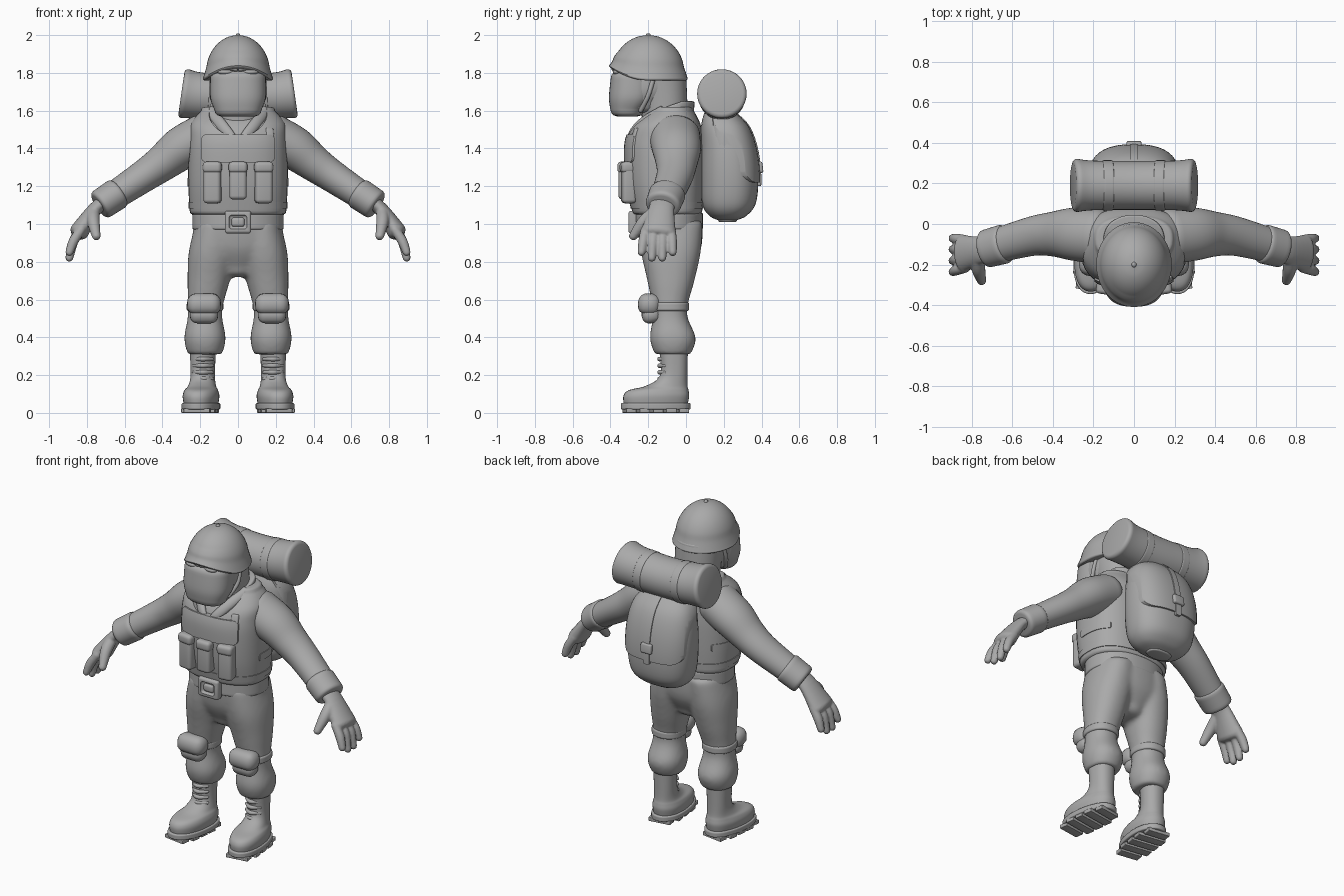
import bpy, bmesh, math
from mathutils import Vector, Matrix

if "Cube" in bpy.data.objects:
    bpy.data.objects.remove(bpy.data.objects["Cube"])

shade = (.4, .4, .4, 1)
grey = bpy.data.materials.new("plain grey")
grey.use_nodes = True
grey.diffuse_color = shade
grey.node_tree.nodes["Principled BSDF"].inputs["Base Color"].default_value = shade


def finish(obj, angle=40):
    obj.data.materials.clear()
    obj.data.materials.append(grey)
    obj.data.shade_smooth()
    obj.data.set_sharp_from_angle(angle=math.radians(angle))
    return obj


def add(name, bm):
    bmesh.ops.recalc_face_normals(bm, faces=bm.faces)
    mesh = bpy.data.meshes.new(name)
    bm.to_mesh(mesh)
    bm.free()
    obj = bpy.data.objects.new(name, mesh)
    bpy.context.collection.objects.link(obj)
    return finish(obj)


def bake(obj, angle=40):
    graph = bpy.context.evaluated_depsgraph_get()
    mesh = bpy.data.meshes.new_from_object(obj.evaluated_get(graph))
    obj.modifiers.clear()
    obj.data = mesh
    return finish(obj, angle)


def mirror(*objects):
    for obj in objects:
        obj.modifiers.new("mirror", "MIRROR")


def spline(rings, steps=5):
    """Smooth interpolation through control rings."""
    last = len(rings) - 1
    result = []
    for i in range(last):
        near = [rings[max(0, min(last, i + k))] for k in (-1, 0, 1, 2)]
        for step in range(steps):
            t = step / steps
            result.append([b + t / 2 * (c - a + t * (2 * a - 5 * b + 4 * c - d + t * (3 * (b - c) + d - a)))
                           for a, b, c, d in zip(*near)])
    return result + [list(rings[last])]


def rounded_end(end, inner, cap, level):
    """Shrinking rings that close one end with a rounded edge."""
    centre, width, depth = Vector(end[:3]), end[3], end[4]
    out = (centre - Vector(inner[:3])).normalized()
    if level:
        out = Vector((0, 0, math.copysign(1, out.z)))
    cap = min(cap, width * .95, depth * .95)
    turns = [math.radians(angle) for angle in (30, 60, 90)]
    return [(*(centre + out * cap * math.sin(a)), width - cap * (1 - math.cos(a)), depth - cap * (1 - math.cos(a)))
            for a in turns]


def skin(name, controls, power, pad, cap, level, warp, sides=40):
    """Surface over rings (x, y, z, width, depth), level or square to the path."""
    rings = spline(controls)
    rings = (rounded_end(rings[0], rings[1], cap, level)[::-1] + rings
             + rounded_end(rings[-1], rings[-2], cap, level))
    bm = bmesh.new()
    loops = []
    for i, (x, y, z, width, depth) in enumerate(rings):
        across, other = Vector((1, 0, 0)), Vector((0, 1, 0))
        if not level:
            ahead, behind = rings[min(i + 1, len(rings) - 1)], rings[max(i - 1, 0)]
            tangent = (Vector(ahead[:3]) - Vector(behind[:3])).normalized()
            across = (other - tangent * tangent.y).normalized()
            other = tangent.cross(across)
        loop = []
        for k in range(sides):
            c, s = math.cos(math.tau * k / sides), math.sin(math.tau * k / sides)
            spot = Vector((x, y, z))
            spot += across * math.copysign(abs(c) ** (2 / power), c) * (width + pad)
            spot += other * math.copysign(abs(s) ** (2 / power), s) * (depth + pad)
            loop.append(bm.verts.new(warp(spot) if warp else spot))
        loops.append(loop)
    for low, high in zip(loops, loops[1:]):
        for k in range(sides):
            bm.faces.new((low[k], low[k - 1], high[k - 1], high[k]))
    bm.faces.new(loops[0])
    bm.faces.new(loops[-1])
    return add(name, bm)


def stack(name, rows, x=0, power=2.2, pad=0, cap=.01, warp=None):
    """Level rows of (height, y, half width, half depth)."""
    return skin(name, [(x, y, z, w, d) for z, y, w, d in rows], power, pad, cap, True, warp)


def tube(name, points, radii, flat=1, cap=.01):
    rings = [(*point, r, r * flat) for point, r in zip(points, radii)]
    return skin(name, rings, 2, 0, cap, False, None)


def box(name, at, size, bevel=.015, tilt=0, turn=0):
    bm = bmesh.new()
    bmesh.ops.create_cube(bm, size=1)
    bmesh.ops.scale(bm, vec=size, verts=bm.verts)
    bmesh.ops.bevel(bm, geom=bm.edges, offset=bevel, segments=4, profile=.5, affect="EDGES")
    place = Matrix.Translation(at) @ Matrix.Rotation(turn, 4, "Z") @ Matrix.Rotation(tilt, 4, "X")
    bmesh.ops.transform(bm, matrix=place, verts=bm.verts)
    return add(name, bm)


def ball(name, at, size):
    bm = bmesh.new()
    bmesh.ops.create_uvsphere(bm, u_segments=32, v_segments=20, radius=1)
    bmesh.ops.transform(bm, matrix=Matrix.Translation(at) @ Matrix.Diagonal((*size, 1)), verts=bm.verts)
    return add(name, bm)


def cut(obj, tool, operation="DIFFERENCE"):
    modifier = obj.modifiers.new("cut", "BOOLEAN")
    modifier.operation, modifier.object, modifier.solver = operation, tool, "EXACT"
    bake(obj)
    bpy.data.objects.remove(tool)


def layer(name, rows, pad, at, size, bevel=.01):
    """A raised patch that follows the surface of a stack."""
    cut(stack(name, rows, power=2.5, pad=pad), box("keep", at, size, bevel), "INTERSECT")


def fuse(name, objects, voxel, softness):
    bm = bmesh.new()
    for obj in objects:
        bm.from_mesh(obj.data)
        bpy.data.objects.remove(obj)
    whole = add(name, bm)
    remesh = whole.modifiers.new("blend", "REMESH")
    remesh.mode, remesh.voxel_size = "VOXEL", voxel
    whole.modifiers.new("soften", "SMOOTH").iterations = softness
    return bake(whole, 80)


# Trousers: two legs blended into the hips
def lean_in(spot):
    return spot - Vector((math.copysign(.13, spot.x) * max(0, spot.z - .55), 0, 0))

leg = [(.32, -.07, .095, .1), (.4, -.07, .11, .122), (.53, -.085, .09, .09),
       (.7, -.08, .112, .125), (.85, -.08, .125, .158), (1, -.08, .11, .168)]
legs = [stack("leg", leg, side * .175, warp=lean_in) for side in (-1, 1)]
hips = [(.77, -.08, .1, .11), (.87, -.08, .23, .16), (1, -.085, .235, .175)]
fuse("trousers", legs + [stack("hips", hips, cap=.05)], .012, 14)

# Boots, soles, laces and knee pads
def splay(spot):
    return spot + Vector((max(0, -spot.y - .05) * .1, 0, 0))

foot = .185
boot = [(.05, -.16, .09, .17), (.09, -.157, .095, .174), (.12, -.145, .087, .158),
        (.145, -.1, .072, .108), (.2, -.065, .064, .072), (.33, -.065, .068, .075)]
mirror(stack("boot", boot, foot, warp=splay),
       stack("boot_sole", [(z, -.16, .1, .185) for z in (.025, .045)], foot, cap=.007, warp=splay))
for k in range(5):
    y = k * .07 - .3
    mirror(box("sole_tread", (foot - y * .1, y, .012), (.14 if k in (0, 4) else .18, .055, .024), .004, turn=.15))
for k in range(4):
    front = Vector((foot, -.14, .18 + k * .035))
    mirror(tube("boot_lace", [front + Vector((side * .05, abs(side) * .03, 0)) for side in (-1, 0, 1)],
                (.008, .012, .008)))
mirror(box("knee_pad", (.18, -.195, .575), (.18, .12, .115), .05, -.1),
       box("knee_pad_lower", (.18, -.185, .52), (.15, .1, .09), .04, .2),
       stack("knee_strap", [(z, -.085, .097, .102) for z in (.55, .575)], .175))

# Belt and buckle
stack("belt", [(z, -.09, .242, .18) for z in (.98, 1.05)])
buckle = Vector((0, -.28, 1.01))
cut(box("buckle_frame", buckle, (.14, .05, .12)), box("hole", buckle - Vector((0, .03, 0)), (.095, .04, .075)))
box("buckle_plate", buckle, (.07, .045, .05))

# Shirt and armoured vest
chest = [(1.07, -.1, .25, .18), (1.2, -.11, .257, .195), (1.35, -.115, .257, .2),
         (1.45, -.115, .252, .193), (1.53, -.1, .245, .17), (1.6, -.075, .19, .11)]
stack("shirt", chest, power=2.5, pad=-.02)
stack("shirt_hem", [(1.04, -.09, .24, .17), (1.08, -.09, .25, .175)])
vest = stack("vest", chest, power=2.5, pad=.006, cap=.02)
cut(vest, ball("neck_cut", (0, -.24, 1.63), (.165, .24, .175)))
for side in (-1, 1):
    cut(vest, ball("arm_cut", (side * .31, -.075, 1.435), (.08, .165, .175)))
layer("chest_panel", chest, .014, (0, -.26, 1.4), (.39, .26, .15), .03)
layer("vest_hem", chest, .01, (0, -.1, 1.1), (1, 1, .035))
layer("vest_side_strap", chest, .01, (0, -.06, 1.22), (1, .2, .045))
for x in (-.135, 0, .135):
    y = abs(x) * .12 - .32
    drop = abs(x) * .15
    box("pouch", (x, y, 1.225 - drop / 2), (.092, .075, .19 + drop), .02, turn=x)
    box("pouch_flap", (x, y - .006, 1.3), (.1, .075, .06), .02, turn=x)
box("shoulder_pouch", (.165, -.262, 1.48), (.045, .035, .055), .01, tilt=-.35, turn=.3)

# Collar with two lapels
def slope(spot):
    return spot + Vector((0, 0, min(0, spot.y + .02) * .35))

stack("collar", [(1.55, -.09, .16, .13), (1.64, -.08, .15, .125)], warp=slope)
mirror(tube("lapel", [(.15, -.13, 1.6), (.1, -.23, 1.54), (.05, -.285, 1.48), (.005, -.3, 1.44)],
            (.02, .02, .018, .008), flat=1.5))

# Neck, head, mask and eyes
stack("neck", [(1.5, -.11, .125, .12), (1.65, -.12, .132, .127), (1.8, -.16, .138, .16)])
stack("head", [(1.64, -.235, .12, .13), (1.72, -.215, .142, .175), (1.88, -.2, .13, .16)], cap=.05)
stack("face_mask", [(1.605, -.31, .125, .09), (1.67, -.29, .147, .118), (1.775, -.28, .147, .118)],
      power=2.4, cap=.035)
mirror(ball("eye", (.065, -.36, 1.805), (.042, .028, .017)),
       tube("brow", [(.01, -.375, 1.82), (.07, -.36, 1.835), (.125, -.31, 1.825)], (.02, .02, .015), flat=.7),
       tube("ear_strap", [(.135, -.17, 1.78), (.14, -.2, 1.68), (.105, -.24, 1.6)], (.012, .012, .012)))

# Helmet: half an ellipsoid on a flared brim that lifts at the front
def lift_brim(spot):
    front = max(0, -spot.y - .2) / .2
    return spot + Vector((0, 0, front ** 2 * max(0, 1.92 - spot.z) * .42))

turns = [math.radians(angle) for angle in range(8, 90, 13)]
dome = [(1.8 + .2 * math.sin(a), -.2, .17 * math.cos(a), .192 * math.cos(a)) for a in turns]
stack("helmet", [(1.77, -.2, .186, .209), (1.785, -.2, .181, .204)] + dome, power=2, warp=lift_brim)

# Sleeves, cuffs and hands
mirror(tube("sleeve", [(.18, -.06, 1.465), (.3, -.05, 1.4), (.4, -.05, 1.323), (.5, -.06, 1.253), (.67, -.105, 1.14)],
            (.135, .13, .11, .097, .085), flat=.88, cap=.05),
       tube("cuff", [(.645, -.1, 1.157), (.72, -.12, 1.107)], (.097, .094), flat=.87, cap=.02))
hand = [tube("palm", [(.69, -.12, 1.13), (.76, -.13, 1.075), (.84, -.145, .96)], (.068, .068, .092), .55, .03),
        tube("thumb", [(.765, -.17, 1.06), (.765, -.225, 1.01), (.75, -.28, .935)], (.033, .033, .023), cap=.02)]
for k in range(4):
    spread, drop = (k - 1.5) * .046, .03 if k in (1, 2) else 0
    path = [(.83, spread - .147, .97), (.87, spread * 1.1 - .15, .91), (.893, spread * 1.2 - .153, .85 - drop)]
    hand.append(tube("finger", path, (.024, .026, .021), cap=.02))
mirror(fuse("hand", hand, .007, 2))

# Backpack with flap, strap and buckle
sack = [(1.02, .22, .08, .05), (1.045, .222, .15, .1), (1.11, .227, .195, .143), (1.25, .23, .213, .153),
        (1.4, .222, .208, .143), (1.52, .2, .18, .12), (1.6, .17, .11, .07)]
stack("backpack", sack, power=2.4)
layer("backpack_flap", sack, .01, (0, .35, 1.45), (.41, .42, .46), .06)
layer("backpack_strap", sack, .016, (0, .4, 1.45), (.04, .4, .5))
box("backpack_buckle", (0, .392, 1.3), (.075, .03, .06), .01, .12)

# Bed roll curving up at its flared ends, with two tie bands
def along_roll(*places):
    return [(x, .19, 1.67 + x * x / 4) for x in places]

tube("bed_roll", along_roll(-.28, -.2, 0, .2, .28), (.131, .122, .12, .122, .131), cap=.02)
for side in (-.13, .13):
    tube("roll_band", along_roll(side - .02, side + .02), (.124, .124), cap=.005)
